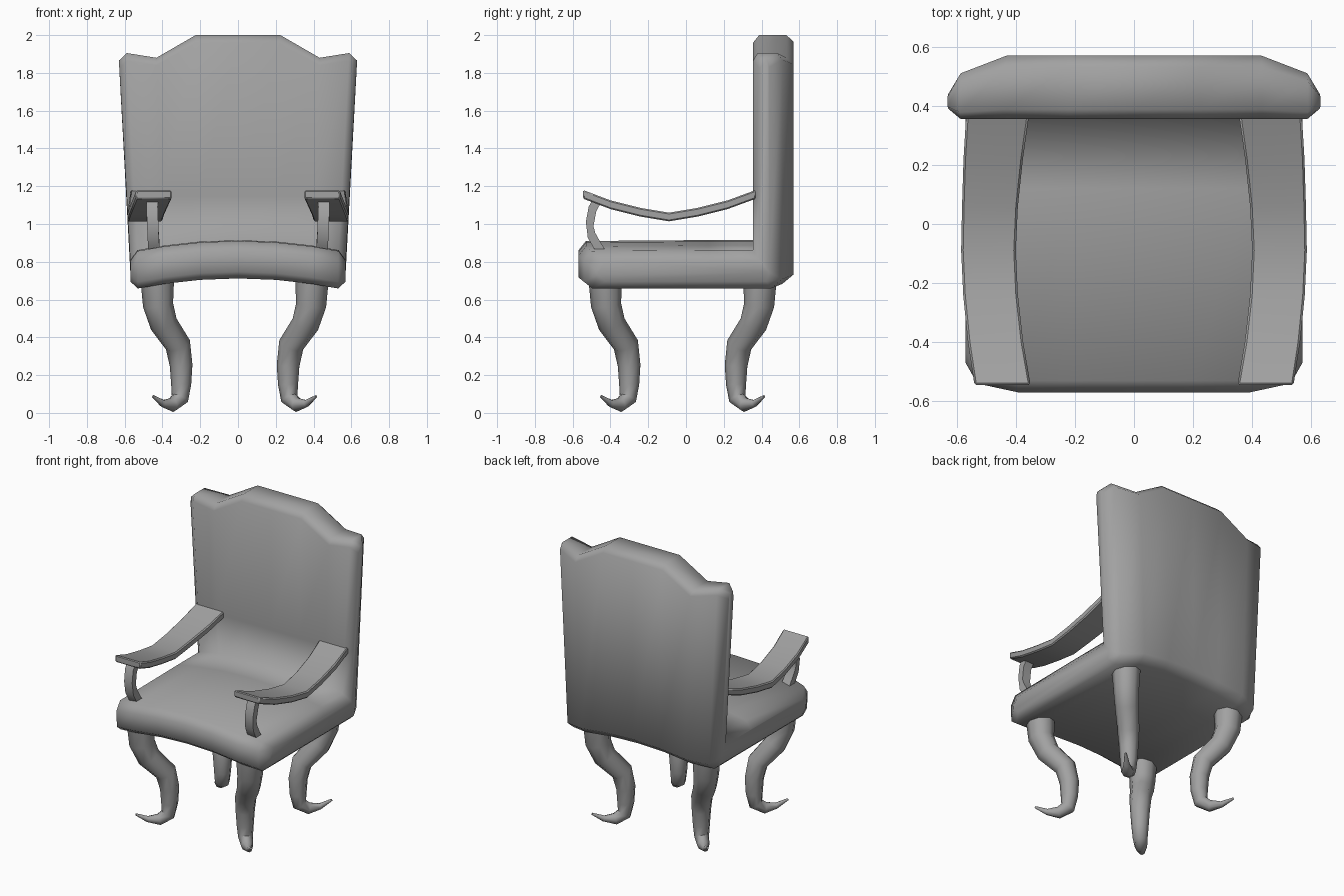
import bpy, bmesh, math
from mathutils import Vector

cube = bpy.data.objects.get("Cube")
if cube:
    bpy.data.objects.remove(cube, do_unlink=True)

grey = bpy.data.materials.new("warm_grey")
grey.use_nodes = True
colour = (0.36, 0.36, 0.36, 1)
grey.diffuse_color = colour
grey.node_tree.nodes["Principled BSDF"].inputs["Base Color"].default_value = colour


def loft(name, rings, smooth):
    """Skin a list of closed rings, capping both ends."""
    bm = bmesh.new()
    loops = [[bm.verts.new(p) for p in ring] for ring in rings]
    n = len(loops[0])
    for a, b in zip(loops, loops[1:]):
        for i in range(n):
            j = (i + 1) % n
            bm.faces.new((a[i], a[j], b[j], b[i]))
    bm.faces.new(loops[0])
    bm.faces.new(loops[-1][::-1])
    bmesh.ops.recalc_face_normals(bm, faces=bm.faces)
    mesh = bpy.data.meshes.new(name)
    bm.to_mesh(mesh)
    bm.free()
    mesh.materials.append(grey)
    obj = bpy.data.objects.new(name, mesh)
    bpy.context.collection.objects.link(obj)
    bpy.ops.object.select_all(action="DESELECT")
    obj.select_set(True)
    bpy.context.view_layer.objects.active = obj
    bpy.ops.object.shade_smooth_by_angle(angle=math.radians(smooth))
    return obj


# Upholstered seat and back: one L-shaped profile swept across the width
def body_ring(x, front, back, rear, top, tuck):
    sag = -0.19 * x * x
    low, high = 0.712 + sag + tuck, 0.915 + sag - tuck
    profile = [
        (front + 0.045, low), (front, low + 0.035), (front, high - 0.055),
        (front + 0.04, high - 0.005), (0.12, high), (back, high),
        (back, 1.15), (back, top - 0.04), (back + (rear - back) * 0.15, top),
        (rear - (rear - back) * 0.18, top), (rear, top - 0.035),
        (rear, low + 0.05), (rear - 0.06 + tuck, low),
    ]
    return [(x * (1 + 0.11 * max(0, z - 0.8) / 1.1), y, z) for y, z in profile]


half = [
    (0.20, -0.57, 0.355, 0.57, 2.0, 0),
    (0.39, -0.57, 0.355, 0.57, 1.88, 0),
    (0.53, -0.54, 0.355, 0.51, 1.905, 0),
    (0.57, -0.47, 0.39, 0.44, 1.865, 0.045),
]
stations = [(-s[0], *s[1:]) for s in reversed(half)]
stations += [(0, -0.57, 0.355, 0.57, 2.0, 0)] + half
loft("seat_and_back", [body_ring(*s) for s in stations], 180)

for side, label in ((1, "left"), (-1, "right")):
    # Armrest: flat board, bowed outward and dipped in the middle
    rings = []
    for y, z, inner, outer in (
        (-0.545, 1.18, 0.35, 0.54), (-0.4, 1.125, 0.375, 0.562),
        (-0.24, 1.085, 0.393, 0.578), (-0.09, 1.06, 0.4, 0.585),
        (0.06, 1.085, 0.393, 0.582), (0.22, 1.125, 0.376, 0.577),
        (0.37, 1.18, 0.355, 0.568),
    ):
        rings.append([(side * x, y, z - d) for x, d in
                      ((inner, 0), (outer, 0), (outer, 0.046), (inner, 0.046))])
    arm = loft(label + "_armrest", rings, 30)
    bevel = arm.modifiers.new("soft_edges", "BEVEL")
    bevel.width = 0.007
    bevel.angle_limit = math.radians(50)

    # Curved post below the armrest
    rings = []
    for x, y, z in ((0.452, -0.47, 1.125), (0.455, -0.495, 1.08),
                    (0.452, -0.51, 1.0), (0.449, -0.5, 0.94),
                    (0.446, -0.475, 0.895), (0.444, -0.45, 0.855)):
        rings.append([(side * (x + a * 0.03), y + b * 0.02, z + b * 0.012 * (1 if z < 1 else -1))
                      for a, b in ((-1, -1), (1, -1), (1, 1), (-1, 1))])
    loft(label + "_armrest_post", rings, 40)

# Cabriole legs: tapered tube set on the diagonal, ending in an upturned toe
path = [(0.41, 0.72, 0.09), (0.405, 0.57, 0.08), (0.375, 0.47, 0.074),
        (0.3, 0.36, 0.068), (0.283, 0.25, 0.06), (0.283, 0.15, 0.053),
        (0.29, 0.075, 0.046), (0.33, 0.042, 0.038), (0.38, 0.05, 0.02),
        (0.432, 0.088, 0.007)]


def leg(name, sx, sy):
    out = Vector((sx, sy, 0))
    across = Vector((-sy, sx, 0)).normalized()
    centre = [out * d + Vector((-0.018, -0.018, z)) for d, z, r in path]
    rings = []
    for i, c in enumerate(centre):
        along = centre[min(i + 1, len(path) - 1)] - centre[max(i - 1, 0)]
        if i == 0:
            along = Vector((0, 0, -1))
        normal = along.normalized().cross(across)
        rings.append([c + path[i][2] * (math.cos(t) * across + math.sin(t) * normal)
                      for t in (math.tau * k / 8 for k in range(8))])
    loft(name, rings, 50)


for sx, side in ((1, "left"), (-1, "right")):
    for sy, end in ((-1, "front"), (1, "back")):
        leg(f"{end}_{side}_leg", sx, sy)
